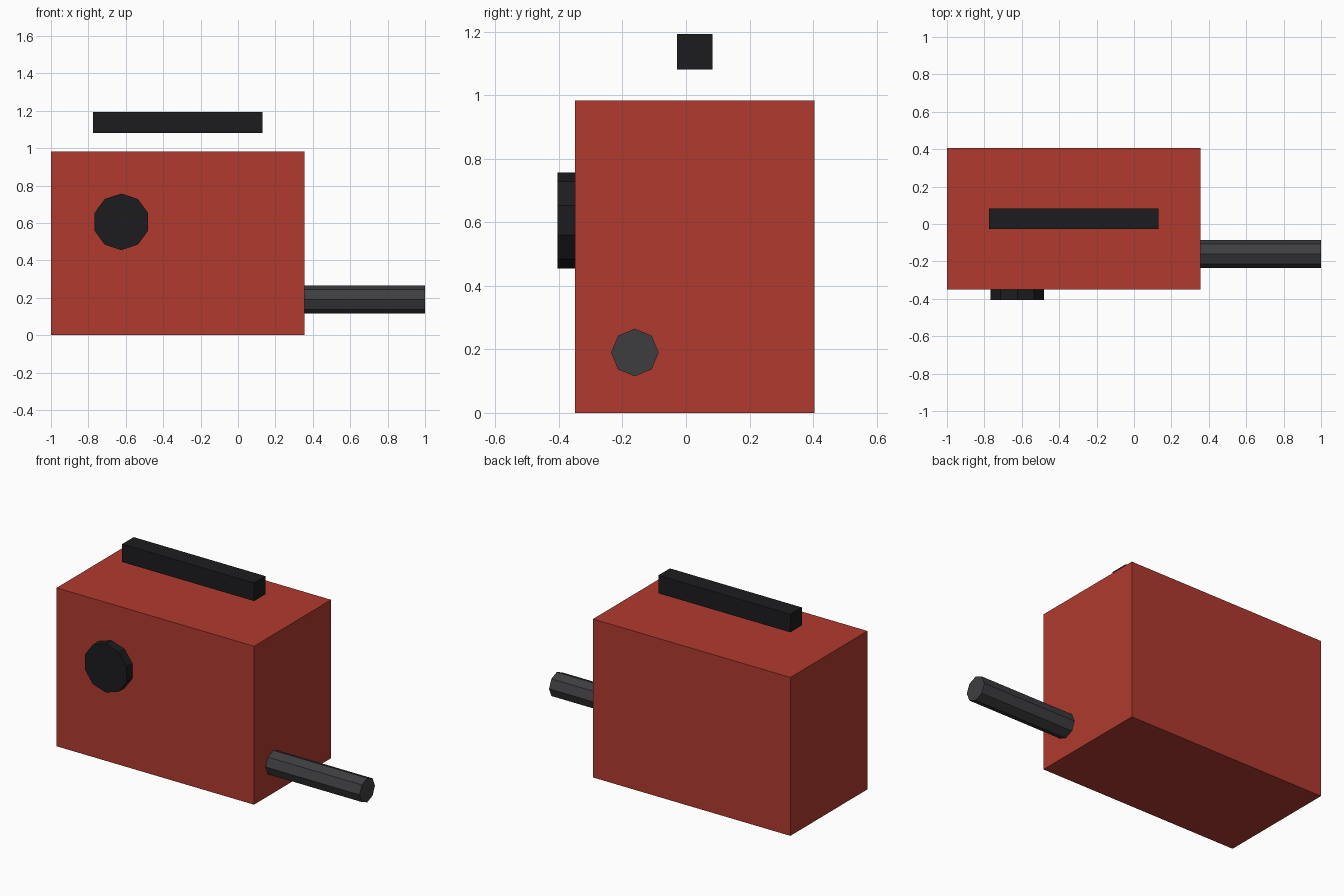
import bpy
from math import pi

if "Cube" in bpy.data.objects:
    bpy.data.objects.remove(bpy.data.objects["Cube"])


def material(name, rgb):
    m = bpy.data.materials.new(name)
    m.diffuse_color = (*rgb, 1)
    m.use_nodes = True
    m.node_tree.nodes["Principled BSDF"].inputs["Base Color"].default_value = m.diffuse_color
    return m


def finish(name, mat):
    ob = bpy.context.object
    ob.name = name
    ob.data.materials.append(mat)
    return ob


def box(name, lo, hi, mat):
    centre = [(a + b) / 2 for a, b in zip(lo, hi)]
    bpy.ops.mesh.primitive_cube_add(size=1, location=centre)
    ob = finish(name, mat)
    ob.scale = [b - a for a, b in zip(lo, hi)]
    bpy.ops.object.transform_apply(location=False, rotation=False, scale=True)


def cylinder(name, sides, radius, depth, centre, rotation, mat):
    bpy.ops.mesh.primitive_cylinder_add(vertices=sides, radius=radius, depth=depth,
                                        location=centre, rotation=rotation)
    finish(name, mat)


red = material("red_paint", (0.434, 0.042, 0.028))
black = material("black_plastic", (0.012, 0.012, 0.014))
grey = material("dark_metal", (0.048, 0.048, 0.052))

# Main housing
box("body", (-1, -0.35, 0), (0.355, 0.405, 0.983), red)
# Carrying bar floating above the housing
box("handle", (-0.775, -0.028, 1.08), (0.13, 0.084, 1.192), black)
# Ten-sided dial on the front
cylinder("front_dial", 10, 0.151, 0.075, (-0.624, -0.3675, 0.606), (pi / 2, 0, 0), black)
# Eight-sided pipe out of the right side
cylinder("side_pipe", 8, 0.075, 0.66, (0.67, -0.161, 0.19), (0, pi / 2, 0), grey)
